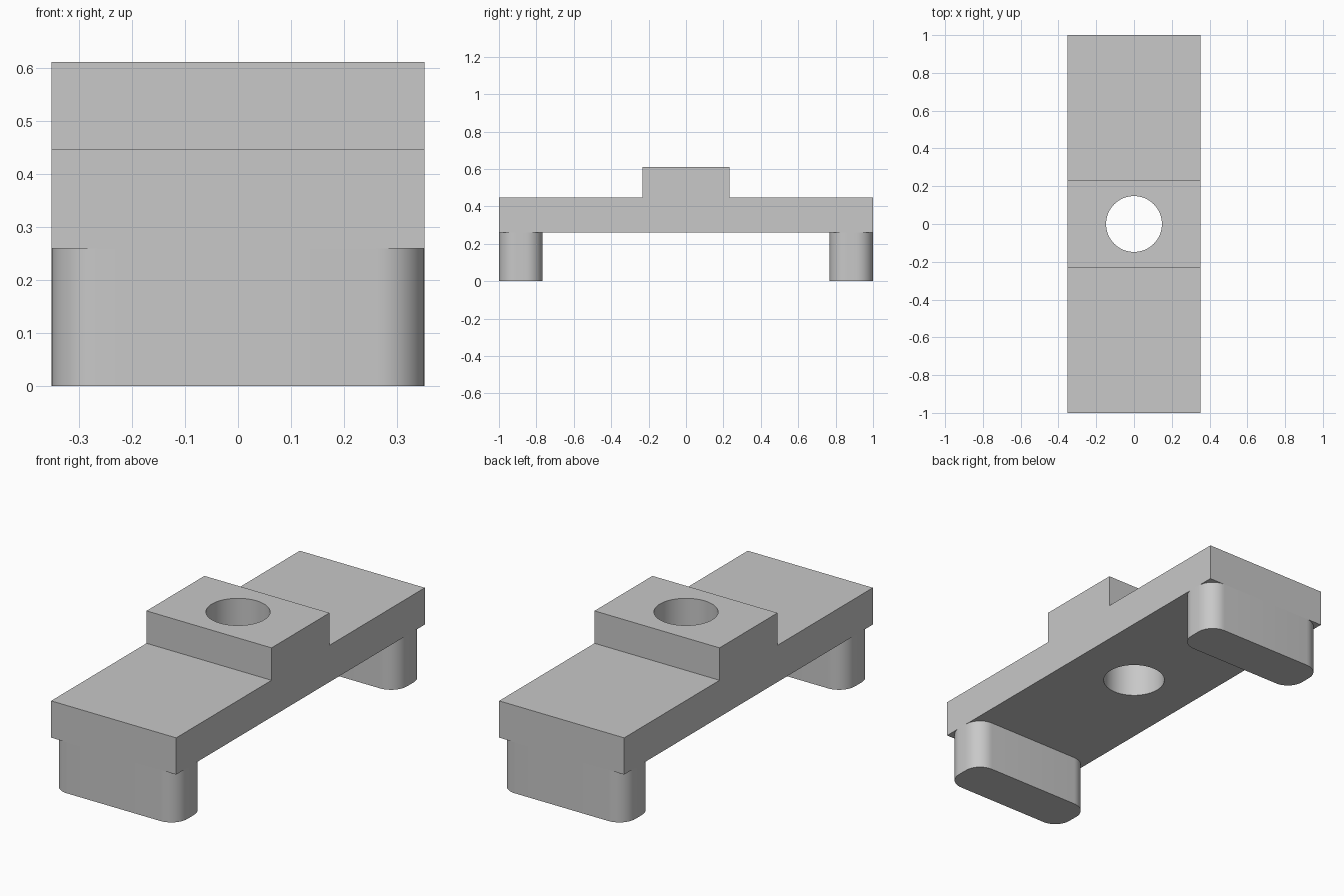
import bpy
import bmesh
import math
from mathutils import Matrix

if "Cube" in bpy.data.objects:
    bpy.data.objects.remove(bpy.data.objects["Cube"], do_unlink=True)

HALF_W, HALF_L = 0.352, 1.0
FOOT_H, BAR_TOP, BLOCK_TOP = 0.26, 0.447, 0.612
BLOCK_HALF, FOOT_DEPTH, FOOT_R, HOLE_R = 0.233, 0.233, 0.09, 0.148

grey = bpy.data.materials.new("plain grey")
grey.use_nodes = True
colour = (0.58, 0.58, 0.58, 1)
grey.diffuse_color = colour
grey.node_tree.nodes["Principled BSDF"].inputs["Base Color"].default_value = colour


def make_object(name, bm):
    bmesh.ops.recalc_face_normals(bm, faces=bm.faces)
    mesh = bpy.data.meshes.new(name)
    bm.to_mesh(mesh)
    bm.free()
    mesh.materials.append(grey)
    obj = bpy.data.objects.new(name, mesh)
    bpy.context.collection.objects.link(obj)
    return obj


def smooth(obj):
    bpy.ops.object.select_all(action="DESELECT")
    obj.select_set(True)
    bpy.context.view_layer.objects.active = obj
    bpy.ops.object.shade_smooth_by_angle(angle=math.radians(30))


# Stepped bar: side profile extruded across the width
half = [(HALF_L, FOOT_H), (HALF_L, BAR_TOP), (BLOCK_HALF, BAR_TOP), (BLOCK_HALF, BLOCK_TOP)]
profile = half + [(-y, z) for y, z in reversed(half)]
bm = bmesh.new()
face = bm.faces.new([bm.verts.new((-HALF_W, y, z)) for y, z in profile])
ext = bmesh.ops.extrude_face_region(bm, geom=[face])
bmesh.ops.translate(bm, vec=(2 * HALF_W, 0, 0),
                    verts=[v for v in ext["geom"] if isinstance(v, bmesh.types.BMVert)])
bar = make_object("stepped_bar", bm)

# Round hole through the raised block
bm = bmesh.new()
bmesh.ops.create_cone(bm, cap_ends=True, segments=64, radius1=HOLE_R, radius2=HOLE_R,
                      depth=2, matrix=Matrix.Translation((0, 0, 0.4)))
cutter = make_object("hole_cutter", bm)
cut = bar.modifiers.new("hole", "BOOLEAN")
cut.operation = "DIFFERENCE"
cut.solver = "EXACT"
cut.object = cutter
bpy.ops.object.select_all(action="DESELECT")
bar.select_set(True)
bpy.context.view_layer.objects.active = bar
bpy.ops.object.modifier_apply(modifier=cut.name)
bpy.data.objects.remove(cutter, do_unlink=True)
smooth(bar)

# Feet with rounded upright edges at both ends
for name, side in (("front_foot", -1), ("back_foot", 1)):
    bm = bmesh.new()
    place = (Matrix.Translation((0, side * (HALF_L - FOOT_DEPTH / 2), FOOT_H / 2))
             @ Matrix.Diagonal((2 * HALF_W, FOOT_DEPTH, FOOT_H, 1)))
    bmesh.ops.create_cube(bm, size=1, matrix=place)
    upright = [e for e in bm.edges if abs(e.verts[0].co.z - e.verts[1].co.z) > 0.1]
    bmesh.ops.bevel(bm, geom=upright, offset=FOOT_R, segments=12, profile=0.5, affect="EDGES")
    smooth(make_object(name, bm))
